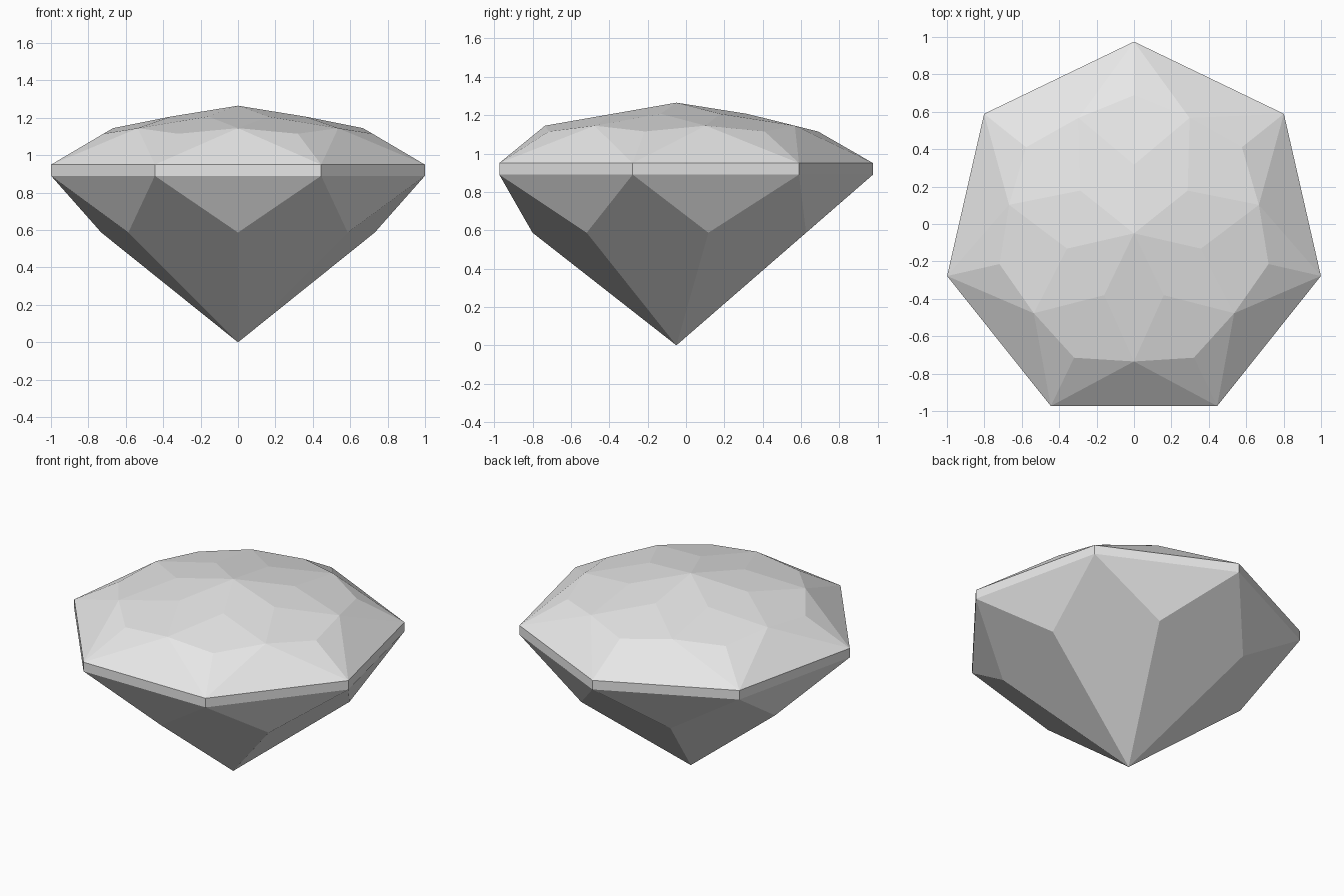
import bpy, bmesh
from math import cos, sin, pi

if "Cube" in bpy.data.objects:
    bpy.data.objects.remove(bpy.data.objects["Cube"], do_unlink=True)

SIDES = 7
CENTRE_Y = -0.05

gem_grey = bpy.data.materials.new("gem_grey")
gem_grey.use_nodes = True
colour = (0.8, 0.8, 0.8, 1)
gem_grey.diffuse_color = colour
gem_grey.node_tree.nodes["Principled BSDF"].inputs["Base Color"].default_value = colour

bm = bmesh.new()


def ring(radius, z, half_step=0):
    """Ring of points, on the corners or (half_step) on the side middles."""
    angles = [pi / 2 + (i + half_step / 2) * 2 * pi / SIDES for i in range(SIDES)]
    return [bm.verts.new((radius * cos(a), CENTRE_Y + radius * sin(a), z)) for a in angles]


# Rings from the bottom point to the top point
culet = bm.verts.new((0, CENTRE_Y, 0))
pavilion = ring(0.75, 0.587, 1)
girdle_low = ring(1.025, 0.89)
girdle_high = ring(1.025, 0.95)
crown_corner = ring(0.738, 1.115)
crown_middle = ring(0.685, 1.145, 1)
star = ring(0.367, 1.207)
peak = bm.verts.new((0, CENTRE_Y, 1.265))

# Facets, repeated around the stone
for i in range(SIDES):
    j, h = (i + 1) % SIDES, i - 1
    facets = [
        (culet, pavilion[i], girdle_low[i], pavilion[h]),
        (pavilion[i], girdle_low[j], girdle_low[i]),
        (girdle_low[i], girdle_low[j], girdle_high[j], girdle_high[i]),
        (girdle_high[i], girdle_high[j], crown_middle[i]),
        (girdle_high[i], crown_middle[i], crown_corner[i]),
        (girdle_high[i], crown_corner[i], crown_middle[h]),
        (crown_corner[i], crown_middle[i], star[i], crown_middle[h]),
        (star[i], crown_middle[i], star[j], peak),
    ]
    for facet in facets:
        bm.faces.new(facet)

bmesh.ops.recalc_face_normals(bm, faces=bm.faces)
mesh = bpy.data.meshes.new("cut_gem")
bm.to_mesh(mesh)
bm.free()
mesh.materials.append(gem_grey)
gem = bpy.data.objects.new("cut_gem", mesh)
bpy.context.collection.objects.link(gem)
